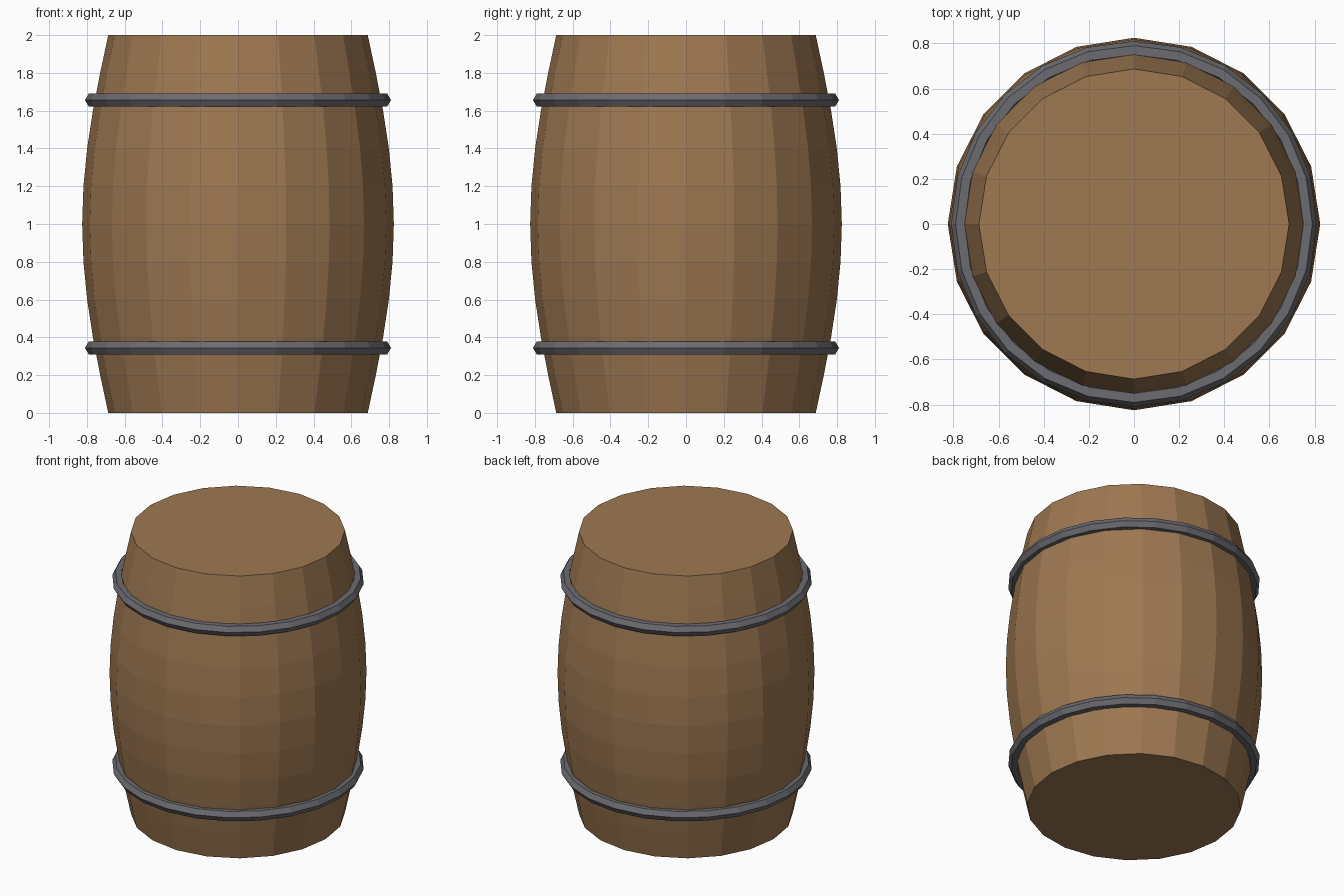
import bpy, bmesh, math

if "Cube" in bpy.data.objects:
    bpy.data.objects.remove(bpy.data.objects["Cube"])


def material(name, rgb):
    m = bpy.data.materials.new(name)
    m.diffuse_color = (*rgb, 1)
    m.use_nodes = True
    m.node_tree.nodes["Principled BSDF"].inputs["Base Color"].default_value = m.diffuse_color
    return m


wood = material("wood", (0.342, 0.188, 0.084))
iron = material("dark iron", (0.147, 0.147, 0.165))


def lathe(name, profile, sides, mat, closed):
    """Spin a (radius, z) profile round z; closed profiles make a ring, open ones get caps."""
    bm = bmesh.new()
    rings = [[bm.verts.new((r * math.cos(2 * math.pi * i / sides),
                            r * math.sin(2 * math.pi * i / sides), z))
              for i in range(sides)] for r, z in profile]
    pairs = list(zip(rings, rings[1:]))
    if closed:
        pairs.append((rings[-1], rings[0]))
    else:
        bm.faces.new(rings[0])
        bm.faces.new(rings[-1])
    for a, b in pairs:
        for i in range(sides):
            j = (i + 1) % sides
            bm.faces.new((a[i], a[j], b[j], b[i]))
    bmesh.ops.recalc_face_normals(bm, faces=bm.faces)
    mesh = bpy.data.meshes.new(name)
    bm.to_mesh(mesh)
    bm.free()
    mesh.materials.append(mat)
    obj = bpy.data.objects.new(name, mesh)
    bpy.context.collection.objects.link(obj)
    return obj


# Bulging barrel body, 20 flat staves
STEPS = 10
body = [(0.687 + 0.138 * math.sin(math.pi * k / STEPS), 2 * k / STEPS)
        for k in range(STEPS + 1)]
lathe("barrel_body", body, 20, wood, False)

# Two hoops with a hexagonal cross-section
for name, z in (("lower_hoop", 0.344), ("upper_hoop", 1.656)):
    section = [(0.77 + 0.04 * math.cos(math.pi * k / 3),
                z + 0.04 * math.sin(math.pi * k / 3)) for k in range(6)]
    lathe(name, section, 24, iron, True)
